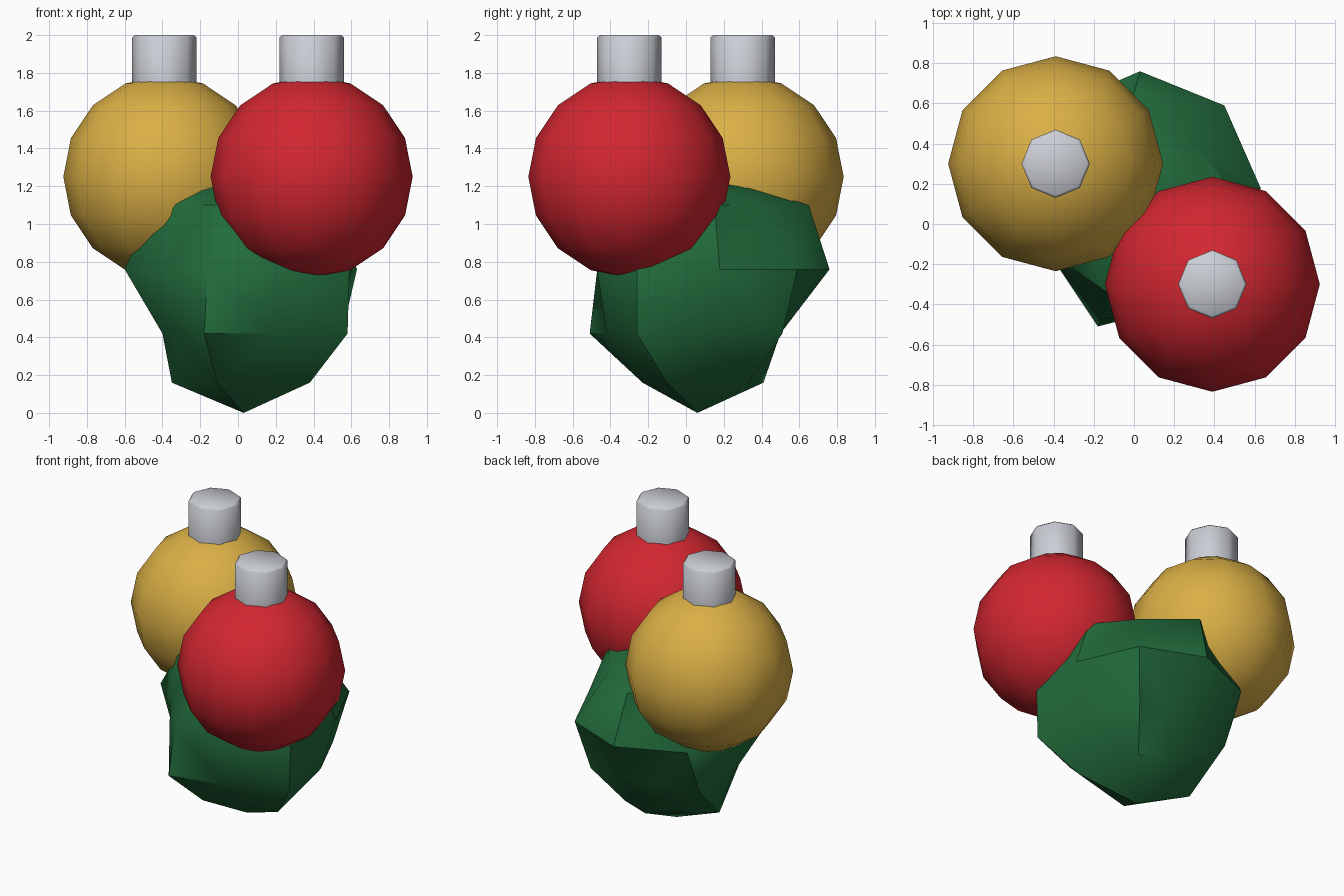
import bpy
import bmesh
import math

default_cube = bpy.data.objects.get("Cube")
if default_cube:
    bpy.data.objects.remove(default_cube, do_unlink=True)


def make_material(name, colour):
    material = bpy.data.materials.new(name)
    material.use_nodes = True
    material.diffuse_color = (*colour, 1)
    material.node_tree.nodes["Principled BSDF"].inputs["Base Color"].default_value = (*colour, 1)
    return material


red = make_material("red", (0.65, 0.02, 0.03))
gold = make_material("gold", (0.7, 0.43, 0.06))
green = make_material("leaf green", (0.016, 0.15, 0.045))
silver = make_material("silver", (0.6, 0.62, 0.67))


def finish(obj, name, material, smooth_angle):
    obj.name = name
    obj.data.name = name
    obj.data.materials.append(material)
    bpy.ops.object.shade_smooth_by_angle(angle=math.radians(smooth_angle))
    return obj


def make_bauble(label, material, x, y):
    # Round glass ball
    bpy.ops.mesh.primitive_uv_sphere_add(segments=12, ring_count=8, radius=0.535,
                                         location=(x, y, 1.25))
    finish(bpy.context.object, label + "_ball", material, 60)

    # Octagonal metal cap with a softened top rim
    bpy.ops.mesh.primitive_cylinder_add(vertices=8, radius=0.17, depth=0.26,
                                        location=(x, y, 1.87))
    cap = bpy.context.object
    mesh = bmesh.new()
    mesh.from_mesh(cap.data)
    rim = [e for e in mesh.edges if all(v.co.z > 0 for v in e.verts)]
    bmesh.ops.bevel(mesh, geom=rim, offset=0.012, segments=1, affect='EDGES')
    mesh.to_mesh(cap.data)
    mesh.free()
    finish(cap, label + "_cap", silver, 50)


make_bauble("red_bauble", red, 0.39, -0.3)
make_bauble("gold_bauble", gold, -0.39, 0.3)

# Crumpled leaf cluster: ring heights with plan positions, anticlockwise from +x
rings = [
    (0.0, [(.03, .06)]),
    (0.16, [(.24, .33), (.03, .41), (-.35, .13), (-.11, -.23), (.38, -.1)]),
    (0.42, [(.55, .13), (.38, .51), (.18, .5), (-.12, .5), (-.4, .42),
            (-.4, .05), (-.29, -.22), (-.18, -.51), (.18, -.42), (.58, -.26)]),
    (0.76, [(.63, .18), (.45, .59), (.03, .76), (-.41, .57), (-.58, .3),
            (-.6, 0), (-.4, -.18), (-.16, -.47), (.28, -.47), (.59, -.26)]),
    (1.1, [(.5, .15), (.3, .4), (0, .65), (-.2, .5), (-.45, .35),
           (-.45, .1), (-.33, -.2), (-.15, -.33), (.05, -.38), (.4, -.25)]),
    (1.2, [(.25, .05), (.1, .33), (-.2, .15), (-.2, -.12), (.05, -.2)]),
    (1.25, [(0, 0)]),
]


def turn(vertex):
    # Small offset keeps vertices on the +x axis first in their ring
    return (math.atan2(vertex.co.y, vertex.co.x) + 0.15) % math.tau


bpy.ops.mesh.primitive_ico_sphere_add(subdivisions=2, radius=1, location=(0, 0, 0))
leaves = bpy.context.object
remaining = sorted(leaves.data.vertices, key=lambda v: v.co.z)
for height, points in rings:
    ring = sorted(remaining[:len(points)], key=turn)
    remaining = remaining[len(points):]
    for vertex, (x, y) in zip(ring, points):
        vertex.co = (x, y, height)
leaves.data.update()
finish(leaves, "leaf_cluster", green, 35)
